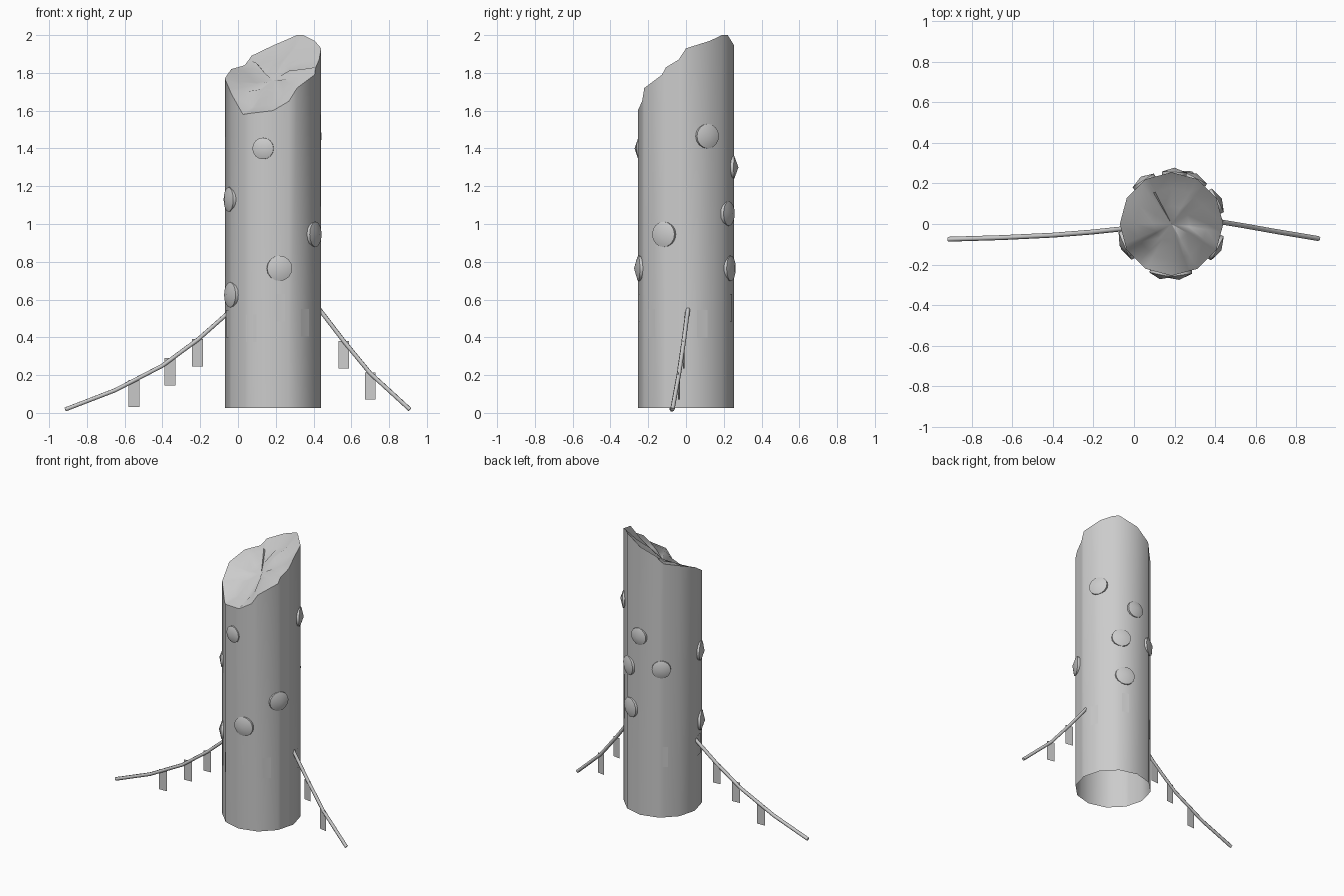
import bpy, bmesh, math, random
from mathutils import Vector, Matrix

random.seed(4)
cube = bpy.data.objects.get("Cube")
if cube:
    bpy.data.objects.remove(cube)

CX, R, BASE = 0.185, 0.255, 0.025

grey = bpy.data.materials.new("bark grey")
grey.use_nodes = True
grey.diffuse_color = (0.6, 0.6, 0.6, 1)
grey.node_tree.nodes["Principled BSDF"].inputs["Base Color"].default_value = (0.6, 0.6, 0.6, 1)


def finish(name, bm, smooth=40):
    mesh = bpy.data.meshes.new(name)
    bm.to_mesh(mesh)
    bm.free()
    obj = bpy.data.objects.new(name, mesh)
    bpy.context.collection.objects.link(obj)
    mesh.materials.append(grey)
    if smooth:
        bpy.ops.object.select_all(action='DESELECT')
        obj.select_set(True)
        bpy.context.view_layer.objects.active = obj
        bpy.ops.object.shade_smooth_by_angle(angle=math.radians(smooth))
    return obj


def on_trunk(deg, z, r=None):
    """Point on the twelve-sided trunk at an angle."""
    if r is None:
        off = math.radians((deg + 15) % 30 - 15 - math.copysign(15, (deg + 15) % 30 - 15))
        r = R * math.cos(math.radians(15)) / math.cos(off)
    a = math.radians(deg)
    return Vector((CX + r * math.cos(a), r * math.sin(a), z))


# Broken rim of the trunk: angle and height
rim = [(0, 1.93), (30, 1.97), (50, 2.0), (60, 2.0), (90, 1.945), (117, 1.89),
       (120, 1.87), (127, 1.84), (150, 1.82), (180, 1.77), (203, 1.71), (210, 1.69),
       (230, 1.58), (240, 1.585), (270, 1.60), (290, 1.65), (300, 1.72),
       (330, 1.79), (335, 1.83), (351, 1.87)]

# Trunk wall, open below
bm = bmesh.new()
low = [bm.verts.new(on_trunk(a, BASE)) for a, z in rim]
high = [bm.verts.new(on_trunk(a, z)) for a, z in rim]
n = len(rim)
for i in range(n):
    j = (i + 1) % n
    bm.faces.new((low[i], low[j], high[j], high[i]))
finish("trunk_wall", bm)

# Splintered sloping top
bm = bmesh.new()
centre = Vector((CX, 0, 1.76))
rings = [[bm.verts.new(on_trunk(a, z)) for a, z in rim]]
for t in (0.3, 0.65):
    bumps = [random.uniform(-0.025, 0.02) for _ in rim]
    rings.append([bm.verts.new(v.co.lerp(centre, t) + Vector((0, 0, b)))
                  for v, b in zip(rings[0], bumps)])
mid = bm.verts.new(centre)
for i in range(n):
    j = (i + 1) % n
    for outer, inner in zip(rings, rings[1:]):
        bm.faces.new((outer[i], outer[j], inner[j], inner[i]))
    bm.faces.new((rings[-1][i], rings[-1][j], mid))
finish("broken_top", bm, 60)

# Round knobs: short rim with a shallow cone, placed by angle, height, radius
knobs = [(258, 1.40, .057), (278, .765, .067), (203, 1.13, .065), (207, .625, .067),
         (332, .945, .067), (27, 1.465, .065), (87, 1.30, .06), (63, 1.055, .065),
         (123, 1.085, .062), (69, .765, .067)]
for a, z, r in knobs:
    bm = bmesh.new()
    turn = Matrix.Translation(on_trunk(a, z, 0.24)) @ Matrix.Rotation(math.radians(a), 4, 'Z') \
        @ Matrix.Rotation(math.pi / 2, 4, 'Y')
    loops = []
    for out in (0, 0.016):
        loops.append([bm.verts.new((r * math.cos(k * math.pi / 8),
                                    r * math.sin(k * math.pi / 8), out)) for k in range(16)])
    tip = bm.verts.new((0, 0, 0.038))
    for k in range(16):
        m = (k + 1) % 16
        bm.faces.new((loops[0][k], loops[0][m], loops[1][m], loops[1][k]))
        bm.faces.new((loops[1][k], loops[1][m], tip))
    bm.faces.new(loops[0][::-1])
    bm.transform(turn)
    finish("trunk_knob", bm)


# Drooping branches
def branch(name, pts):
    curve = bpy.data.curves.new(name, 'CURVE')
    curve.dimensions = '3D'
    curve.bevel_depth = 0.012
    curve.bevel_resolution = 1
    curve.use_fill_caps = True
    line = curve.splines.new('POLY')
    line.points.add(len(pts) - 1)
    for p, co in zip(line.points, pts):
        p.co = (*co, 1)
    curve.materials.append(grey)
    obj = bpy.data.objects.new(name, curve)
    bpy.context.collection.objects.link(obj)


branch("right_branch", [(-.04, -.022, .54), (-.21, -.04, .39), (-.4, -.055, .25),
                        (-.65, -.067, .12), (-.915, -.075, .018)])
branch("left_branch", [(.43, .01, .55), (.56, -.012, .38), (.7, -.037, .21), (.91, -.072, .018)])


# Hanging strips: flat sheets under the branches and against the trunk
def strip(name, place, yaw, height=0.145, width=0.058):
    bm = bmesh.new()
    corners = [(-width / 2, 0, -height), (width / 2, 0, -height), (width / 2, 0, 0), (-width / 2, 0, 0)]
    bm.faces.new([bm.verts.new(c) for c in corners])
    bm.transform(Matrix.Translation(place) @ Matrix.Rotation(math.radians(yaw), 4, 'Z'))
    finish(name, bm, 0)


for x, y, top in [(-.55, -.063, .175), (-.36, -.052, .29), (-.215, -.04, .39)]:
    strip("right_branch_strip", (x, y, top), 4)
for x, y, top in [(.56, -.012, .38), (.7, -.037, .215)]:
    strip("left_branch_strip", (x, y, top), -10)
for a, top in [(243, .52), (278, .63), (313, .55), (20, .545), (69, .63), (126, .53), (195, .545)]:
    strip("trunk_strip", on_trunk(a, top, 0.25), a + 90)
